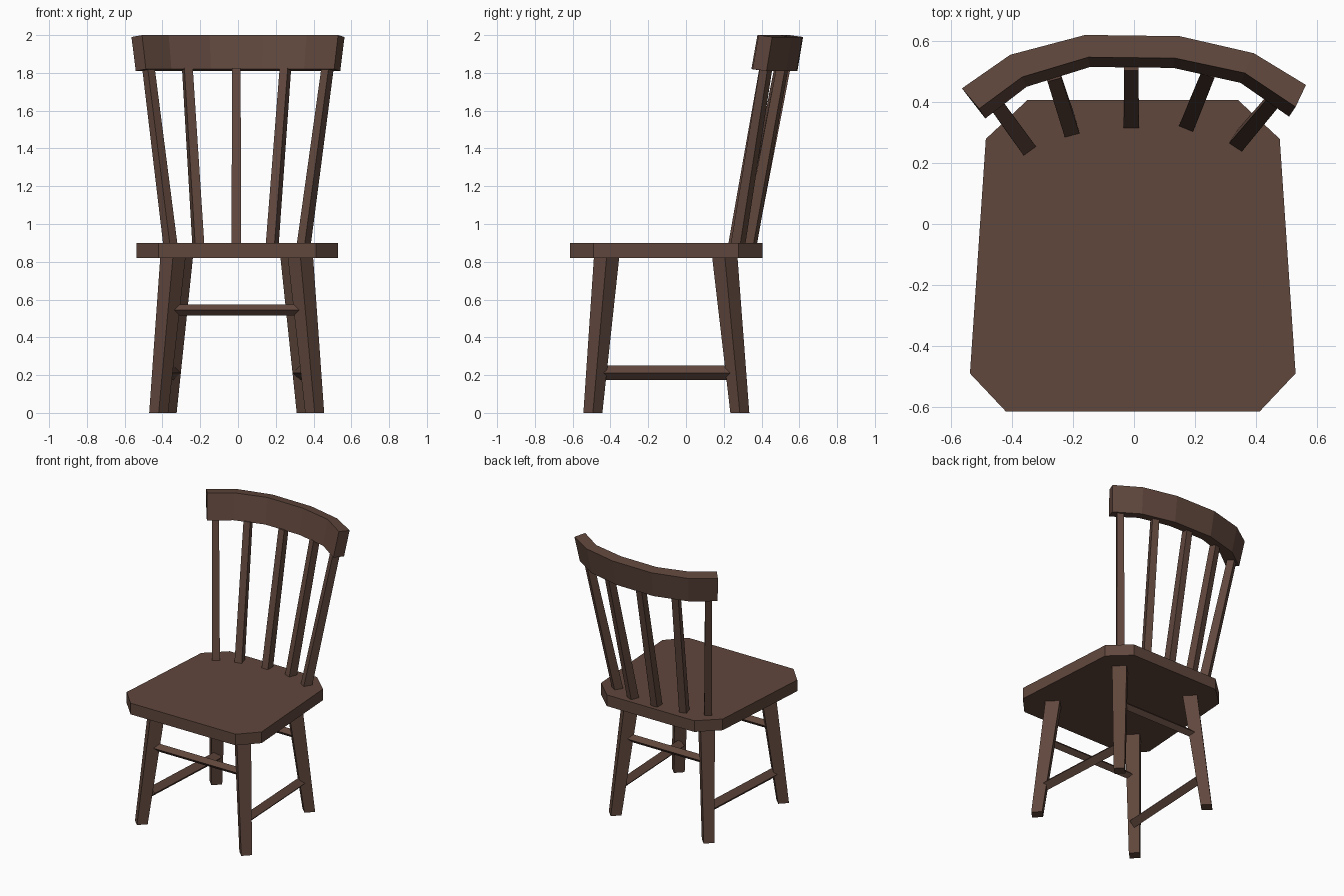
import bpy
import bmesh
import math
from mathutils import Vector, Matrix

cube = bpy.data.objects.get("Cube")
if cube:
    bpy.data.objects.remove(cube, do_unlink=True)

wood = bpy.data.materials.new("dark_brown_wood")
wood.use_nodes = True
WOOD_COLOUR = (0.117, 0.063, 0.046, 1)
wood.diffuse_color = WOOD_COLOUR
wood.node_tree.nodes["Principled BSDF"].inputs["Base Color"].default_value = WOOD_COLOUR


def loft(name, rings):
    """Skin a closed solid through rings that share a point count."""
    bm = bmesh.new()
    loops = [[bm.verts.new(p) for p in ring] for ring in rings]
    for low, high in zip(loops, loops[1:]):
        for i in range(len(low)):
            j = (i + 1) % len(low)
            bm.faces.new((low[i], low[j], high[j], high[i]))
    bm.faces.new(loops[0])
    bm.faces.new(loops[-1])
    bmesh.ops.recalc_face_normals(bm, faces=bm.faces)
    mesh = bpy.data.meshes.new(name)
    bm.to_mesh(mesh)
    bm.free()
    mesh.materials.append(wood)
    obj = bpy.data.objects.new(name, mesh)
    bpy.context.collection.objects.link(obj)
    return obj


def rectangle(centre, width, depth, turn):
    """Horizontal rectangle, turned about the vertical."""
    spin = Matrix.Rotation(math.radians(turn), 3, 'Z')
    corners = ((-1, -1), (1, -1), (1, 1), (-1, 1))
    return [Vector(centre) + spin @ Vector((x * width / 2, y * depth / 2, 0))
            for x, y in corners]


def diamond_bar(name, start, end, radius):
    """Stretcher with a diamond section standing on its edge."""
    start, end = Vector(start), Vector(end)
    side = (end - start).cross(Vector((0, 0, 1))).normalized() * radius
    up = Vector((0, 0, radius))
    loft(name, [[p + side, p + up, p - side, p - up] for p in (start, end)])


CX = -0.007          # centre line of the legs and seat
SEAT_LOW, SEAT_TOP = 0.82, 0.9

# Seat with clipped corners
half = [(0.416, -0.615), (0.534, -0.49), (0.482, 0.279), (0.346, 0.406)]
outline = [(x - 0.004, y) for x, y in half] + [(-x - 0.004, y) for x, y in reversed(half)]
loft("seat", [[(x, y, z) for x, y in outline] for z in (SEAT_LOW, SEAT_TOP)])

# Splayed legs, thinner at the foot, and side stretchers
for side, label in ((1, "left"), (-1, "right")):
    for row, foot, top in (("front", (0.413, -0.493), (0.337, -0.42)),
                           ("back", (0.368, 0.285), (0.298, 0.205))):
        loft(f"{row}_{label}_leg", [
            rectangle((CX + side * foot[0], foot[1], 0), 0.071, 0.071, 45),
            rectangle((CX + side * top[0], top[1], SEAT_LOW + 0.01), 0.095, 0.095, 45)])
    diamond_bar(f"{label}_stretcher", (CX + side * 0.373, -0.45, 0.212),
                (CX + side * 0.335, 0.25, 0.212), 0.038)

# Front and back stretchers
for row, y, reach in (("front", -0.445, 0.35), ("back", 0.232, 0.32)):
    diamond_bar(f"{row}_stretcher", (CX - reach, y, 0.545), (CX + reach, y, 0.545), 0.029)

# Fanned back spindles: base, top, turn
spindles = [((-0.358, 0.262), (-0.474, 0.422), 36),
            ((-0.210, 0.318), (-0.268, 0.497), 15),
            ((-0.009, 0.343), (-0.009, 0.528), 0),
            ((0.181, 0.338), (0.251, 0.510), -22),
            ((0.348, 0.275), (0.474, 0.424), -33)]
for number, (base, top, turn) in enumerate(spindles, 1):
    loft(f"spindle_{number}", [rectangle((*base, SEAT_TOP - 0.01), 0.05, 0.06, turn),
                               rectangle((*top, 1.825), 0.046, 0.05, turn)])

# Curved, leaning top rail: back and front points of its upper edge
back_edge = [(-0.564, 0.445), (-0.406, 0.555), (-0.16, 0.62),
             (0.15, 0.616), (0.393, 0.56), (0.564, 0.456)]
front_edge = [(-0.508, 0.378), (-0.367, 0.482), (-0.15, 0.547),
              (0.134, 0.544), (0.364, 0.495), (0.530, 0.384)]
rail = []
for (bx, by), (fx, fy) in zip(back_edge, front_edge):
    rail.append([(bx, by, 1.99), (fx, fy, 2.0),
                 (fx * 0.96, fy - 0.032, 1.82), (bx * 0.96, by - 0.03, 1.81)])
loft("top_rail", rail)
